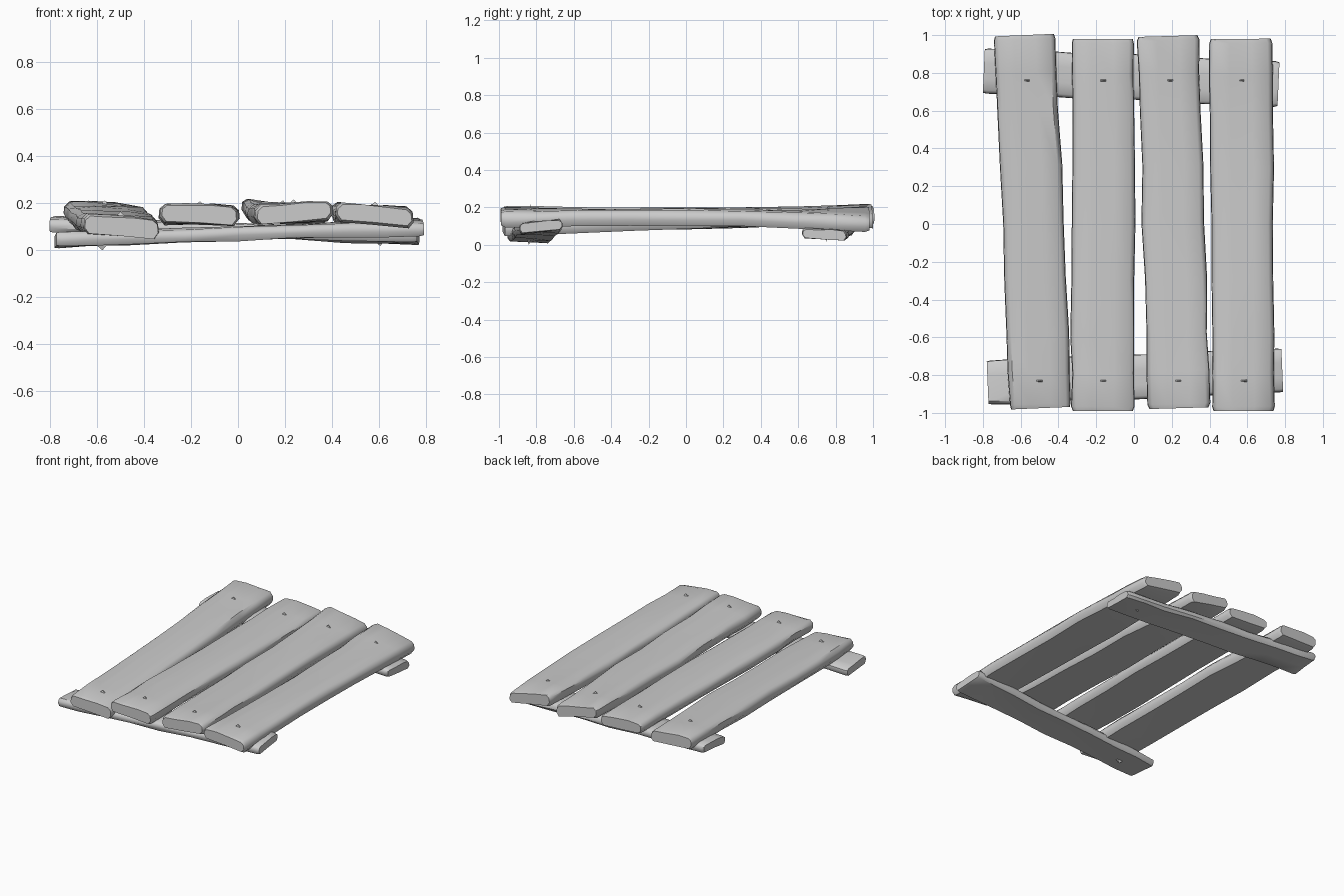
import bpy, bmesh, math, random
from mathutils import Vector

random.seed(4)
cube = bpy.data.objects.get("Cube")
if cube:
    bpy.data.objects.remove(cube)

wood = bpy.data.materials.new("weathered grey")
wood.use_nodes = True
GREY = (0.6, 0.6, 0.6, 1)
wood.diffuse_color = GREY
wood.node_tree.nodes["Principled BSDF"].inputs["Base Color"].default_value = GREY

# Rounded board outline: (across, up) as fractions of half width and half thickness
PROFILE = [(-1, -.35), (-.88, -1), (0, -.95), (.88, -1),
           (1, -.35), (.98, .45), (.85, .9), (.35, 1), (-.35, 1), (-.85, .9), (-.98, .45)]
STATIONS = [0, .012, .1, .2, .35, .5, .65, .8, .9, .988, 1]


def finish(name, bm, angle):
    bmesh.ops.recalc_face_normals(bm, faces=bm.faces)
    mesh = bpy.data.meshes.new(name)
    bm.to_mesh(mesh)
    bm.free()
    mesh.materials.append(wood)
    obj = bpy.data.objects.new(name, mesh)
    bpy.context.collection.objects.link(obj)
    bpy.ops.object.select_all(action='DESELECT')
    obj.select_set(True)
    bpy.context.view_layer.objects.active = obj
    bpy.ops.object.shade_smooth_by_angle(angle=math.radians(angle))
    return obj


def board(name, start, end, width, thick, tilt_start, tilt_end):
    """Hand-hewn board, twisted towards each end."""
    a, b = Vector(start), Vector(end)
    side = (b - a).cross(Vector((0, 0, 1))).normalized()
    bm = bmesh.new()
    rings = []
    for t in STATIONS:
        tip = t in (0, 1)
        s = 2 * t - 1
        fade = max(0, (abs(s) - .35) / .65)
        tilt = (tilt_end if s > 0 else tilt_start) * fade
        shift = random.uniform(-.006, .006) * (1 - fade)
        grow = 1 if tip else random.uniform(.98, 1.03)
        ring = []
        for u, v in PROFILE:
            across = u * width / 2 * grow * (.96 if tip else 1)
            up = v * thick / 2 * (.86 if tip else 1) + tilt * u
            up += random.uniform(-.004, .004)
            ring.append(bm.verts.new(a.lerp(b, t) + side * (across + shift)
                                     + Vector((0, 0, up))))
        rings.append(ring)
    n = len(PROFILE)
    for r, q in zip(rings, rings[1:]):
        for i in range(n):
            bm.faces.new((r[i], r[(i + 1) % n], q[(i + 1) % n], q[i]))
    bm.faces.new(rings[0])
    bm.faces.new(rings[-1])
    return finish(name, bm, 45)


def nail(name, x, y, z, flip=1):
    """Small bent nail tip standing out of the wood."""
    bm = bmesh.new()
    base = [bm.verts.new((x + dx, y + dy, z - .012 * flip))
            for dx, dy in ((-.025, -.008), (.025, -.008), (.025, .008), (-.025, .008))]
    top = bm.verts.new((x + .004, y, z + .012 * flip))
    for i in range(4):
        bm.faces.new((base[i], base[(i + 1) % 4], top))
    bm.faces.new(base)
    finish(name, bm, 30)


# Top planks: front end, back end, width, thickness, twist at front and back
planks = [
    ((-.495, -.975, .1), (-.58, 1, .16), .325, .09, -.012, -.01),
    ((-.165, -.99, .152), (-.165, .98, .152), .33, .085, -.006, -.008),
    ((.238, -.975, .16), (.18, .995, .155), .325, .085, .01, -.03),
    ((.58, -.99, .15), (.565, .98, .14), .33, .085, -.014, -.03),
]
for i, (front, back, w, h, tf, tb) in enumerate(planks, 1):
    board(f"plank_{i}", front, back, w, h, tf, tb)
    for label, y in (("front", -.83), ("back", .76)):
        p = Vector(front).lerp(Vector(back), (y + 1) / 2)
        nail(f"nail_{label}_{i}", p.x, y, p.z + h / 2 + .002)

# Cross battens beneath, sloping opposite ways
board("front_batten", (-.775, -.84, .043), (.785, -.775, .1), .235, .06, .006, -.01)
board("back_batten", (-.795, .81, .112), (.765, .74, .055), .24, .06, -.006, .008)
nail("nail_under_left", -.58, -.84, .012, -1)
nail("nail_under_right", .6, .75, .03, -1)
